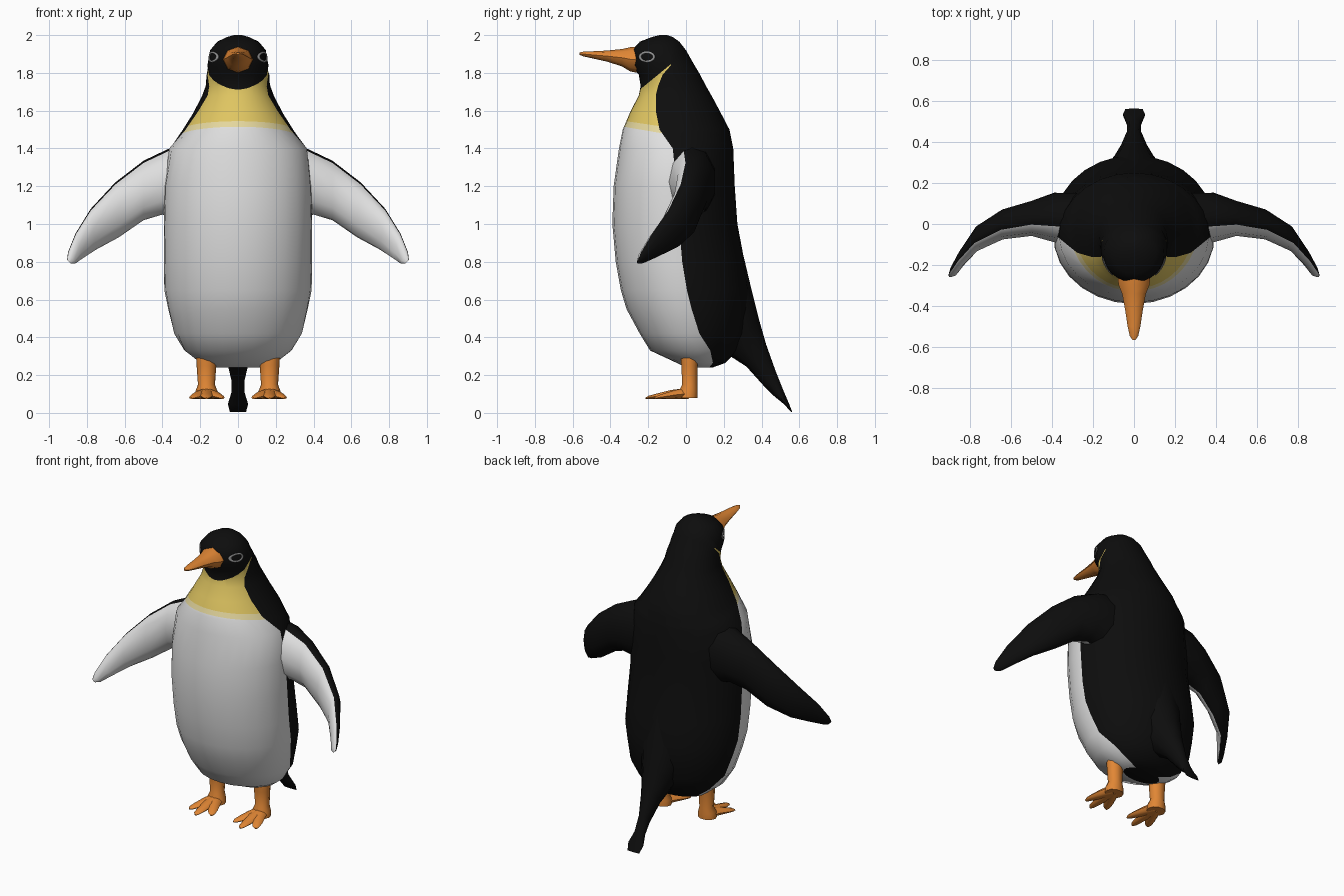
import bpy, bmesh, math
from mathutils import Vector

if "Cube" in bpy.data.objects:
    bpy.data.objects.remove(bpy.data.objects["Cube"])

COLOURS = {
    "black": (0.004, 0.004, 0.004), "white": (0.74, 0.74, 0.74),
    "yellow": (0.74, 0.56, 0.12), "pale_yellow": (0.78, 0.68, 0.34),
    "orange": (0.75, 0.24, 0.035), "grey": (0.3, 0.3, 0.3),
}
MATS = {}
for key, rgb in COLOURS.items():
    MATS[key] = bpy.data.materials.new(key)
    MATS[key].diffuse_color = (*rgb, 1)


def finish(name, bm, mats, angle=45):
    """Turn a bmesh into a smooth shaded object."""
    bmesh.ops.recalc_face_normals(bm, faces=bm.faces)
    mesh = bpy.data.meshes.new(name)
    bm.to_mesh(mesh)
    bm.free()
    for m in mats:
        mesh.materials.append(MATS[m])
    ob = bpy.data.objects.new(name, mesh)
    bpy.context.collection.objects.link(ob)
    bpy.ops.object.select_all(action='DESELECT')
    ob.select_set(True)
    bpy.context.view_layer.objects.active = ob
    bpy.ops.object.shade_smooth_by_angle(angle=math.radians(angle))
    return ob


def loft(rings, index=lambda i: 0, caps=True):
    """Skin closed rings; index(i) gives the material of column i."""
    bm = bmesh.new()
    vs = [[bm.verts.new(p) for p in r] for r in rings]
    n = len(rings[0])
    for a, b in zip(vs, vs[1:]):
        for i in range(n):
            j = (i + 1) % n
            bm.faces.new((a[i], a[j], b[j], b[i])).material_index = index(i)
    if caps:
        bm.faces.new(vs[0])
        bm.faces.new(vs[-1])
    return bm


def lerp(table, z):
    """Interpolate rows keyed by rising z."""
    z = min(max(z, table[0][0]), table[-1][0])
    for a, b in zip(table, table[1:]):
        if z <= b[0]:
            t = (z - a[0]) / (b[0] - a[0])
            return [p + (q - p) * t for p, q in zip(a[1:], b[1:])]


# Body and head: height, half width, front y, back y
BODY = [(.24, .13, .00, .14), (.265, .20, -.05, .21), (.33, .285, -.19, .27),
        (.42, .34, -.245, .31), (.55, .37, -.315, .33), (.65, .39, -.345, .335),
        (.80, .393, -.372, .31), (1.0, .393, -.39, .272), (1.2, .39, -.383, .258),
        (1.4, .365, -.355, .25), (1.5, .292, -.335, .23), (1.6, .232, -.292, .178),
        (1.68, .19, -.25, .135), (1.73, .172, -.24, .106), (1.79, .166, -.25, .075),
        (1.84, .162, -.285, .045), (1.92, .148, -.285, .0), (1.965, .11, -.245, -.035),
        (1.99, .06, -.18, -.07), (2.0, .02, -.14, -.10)]
# Side seam between front and dark back: height, y
SEAM = [(.24, .13), (.28, .15), (.35, .12), (.45, .05), (.6, .02), (.7, -.01),
        (.9, -.03), (1.2, -.05), (1.4, -.07), (1.5, -.14), (1.6, -.16),
        (1.7, -.16), (1.8, -.12), (1.85, -.07), (2.0, -.07)]
N = 7


def body_ring(z):
    hw, yf, yb = lerp(BODY, z)
    yc, a = (yf + yb) / 2, (yb - yf) / 2
    c = min(max((yc - lerp(SEAM, z)[0]) / a, -.75), .75)
    seam = math.acos(c)
    half = [seam * i / N for i in range(N)]
    half += [seam + (math.pi - seam) * i / N for i in range(N + 1)]
    angles = half + [-t for t in half[-2:0:-1]]
    return [(hw * math.sin(t), yc - a * math.cos(t), z) for t in angles]


bm = loft([body_ring(r[0]) for r in BODY],
          lambda i: 0 if N <= i < 3 * N else 1)
# Colour borders of the hood and collar are cut across the front
CUTS = [(Vector((0, -.24, 1.715)), Vector((0, -.82, 1))),
        (Vector((0, -.32, 1.545)), Vector((0, .15, 1))),
        (Vector((0, -.33, 1.515)), Vector((0, .17, 1)))]
for co, no in CUTS:
    bmesh.ops.bisect_plane(bm, geom=bm.verts[:] + bm.edges[:] + bm.faces[:],
                           plane_co=co, plane_no=no)
for f in bm.faces:
    if f.material_index == 1:
        c = f.calc_center_median()
        for k, (co, no) in zip((0, 2, 3), CUTS):
            if (c - co).dot(no) > 0:
                f.material_index = k
                break
    if f.normal.z < -.9 and f.calc_center_median().z < .25:
        f.material_index = 1
finish("body", bm, ["black", "white", "yellow", "pale_yellow"])


def oval(c, u, v, n=10):
    """Ring around c spanned by half axes u and v."""
    c, u, v = Vector(c), Vector(u), Vector(v)
    return [c + u * math.cos(2 * math.pi * i / n) + v * math.sin(2 * math.pi * i / n)
            for i in range(n)]


# Tail: upper point y z, lower point y z, half width
TAIL = [(.30, .85, .10, .45, .16), (.345, .66, .18, .33, .14), (.385, .5, .235, .30, .10),
        (.425, .36, .32, .245, .065), (.475, .22, .41, .145, .036),
        (.515, .12, .465, .09, .036), (.545, .05, .52, .045, .056), (.563, .004, .555, .006, .045)]
rings = [oval((0, (a + c) / 2, (b + d) / 2), (0, (a - c) / 2, (b - d) / 2), (w, 0, 0))
         for a, b, c, d, w in TAIL]
finish("tail", loft(rings), ["black"])

# Beak: y, half width, low z, high z
BEAK = [(-.255, .08, 1.80, 1.94), (-.295, .076, 1.808, 1.936), (-.34, .058, 1.835, 1.926),
        (-.42, .043, 1.86, 1.918), (-.50, .031, 1.878, 1.914),
        (-.545, .021, 1.888, 1.912), (-.565, .008, 1.896, 1.908)]
rings = [oval((0, y, (a + b) / 2), (w, 0, 0), (0, 0, (b - a) / 2), 8) for y, w, a, b in BEAK]
finish("beak", loft(rings), ["orange"])

# Flipper: upper edge x z, lower edge x z, centre y, half thickness
FLIPPER = [(.25, 1.43, .28, 1.02, .03, .13), (.37, 1.397, .40, 1.05, .035, .125),
           (.50, 1.335, .50, 1.02, .03, .088), (.65, 1.22, .63, .93, .0, .075),
           (.78, 1.08, .75, .865, -.07, .062), (.86, .95, .82, .82, -.165, .042),
           (.90, .85, .86, .792, -.23, .025), (.905, .81, .885, .79, -.25, .01)]
SLICES = [0, 22, 55, 90, 125, 160, 180, 215, 250, 290, 325]


def flipper(side):
    rings = []
    for ux, uz, lx, lz, y, t in FLIPPER:
        ring = []
        for deg in SLICES:
            c, s = math.cos(math.radians(deg)), math.sin(math.radians(deg))
            ring.append((side * ((ux + lx) / 2 + (ux - lx) / 2 * c), y - t * s,
                         (uz + lz) / 2 + (uz - lz) / 2 * c))
        rings.append(ring)
    return loft(rings, lambda i: 1 if 1 <= i < 6 else 0)


# Toe tips: sideways offset and y
TOES = [(-.085, -.165), (.0, -.215), (.08, -.165)]


def foot(side, label):
    x = side * .167
    # Leg: height, half width, half depth, y
    leg = [(.30, .055, .05, .02), (.25, .052, .045, .018), (.15, .045, .042, .02),
           (.115, .058, .052, .012), (.078, .06, .052, .01)]
    rings = [oval((x, y, z), (w, 0, 0), (0, d, 0)) for z, w, d, y in leg]
    finish(label + "_leg", loft(rings), ["orange"])
    for k, (dx, ty) in enumerate(TOES):
        a, b = Vector((x, .01, 0)), Vector((x + side * dx, ty, 0))
        across = (b - a).normalized().cross(Vector((0, 0, 1)))
        rings = []
        for t, w, h in [(0, .045, .03), (.4, .036, .024), (.72, .03, .015),
                        (.92, .021, .009), (1, .007, .004)]:
            c = a.lerp(b, t) + Vector((0, 0, .073 + h))
            rings.append(oval(c, across * w, (0, 0, h), 8))
        finish(f"{label}_toe_{k + 1}", loft(rings), ["orange"])


def eye_ring(side):
    """Thin grey ring laid on the side of the head."""
    rings = []
    for ry, rz in [(.044, .029), (.031, .019)]:
        ring = []
        for i in range(20):
            t = 2 * math.pi * i / 20
            y, z = -.205 + ry * math.cos(t), 1.885 + rz * math.sin(t)
            hw, yf, yb = lerp(BODY, z)
            k = (y - (yf + yb) / 2) / ((yb - yf) / 2)
            ring.append((side * (hw * math.sqrt(max(0, 1 - k * k)) + .004), y - .003, z))
        rings.append(ring)
    return loft(rings, caps=False)


for side, label in ((1, "left"), (-1, "right")):
    finish(label + "_flipper", flipper(side), ["black", "white"], 60)
    foot(side, label)
    bm = eye_ring(side)
    ob = finish(label + "_eye_ring", bm, ["grey"])
    ob.modifiers.new("thickness", 'SOLIDIFY').thickness = .004

for m in bpy.data.materials:
    if m.users and not m.is_grease_pencil:
        m.use_nodes = True
        m.node_tree.nodes["Principled BSDF"].inputs["Base Color"].default_value = m.diffuse_color
